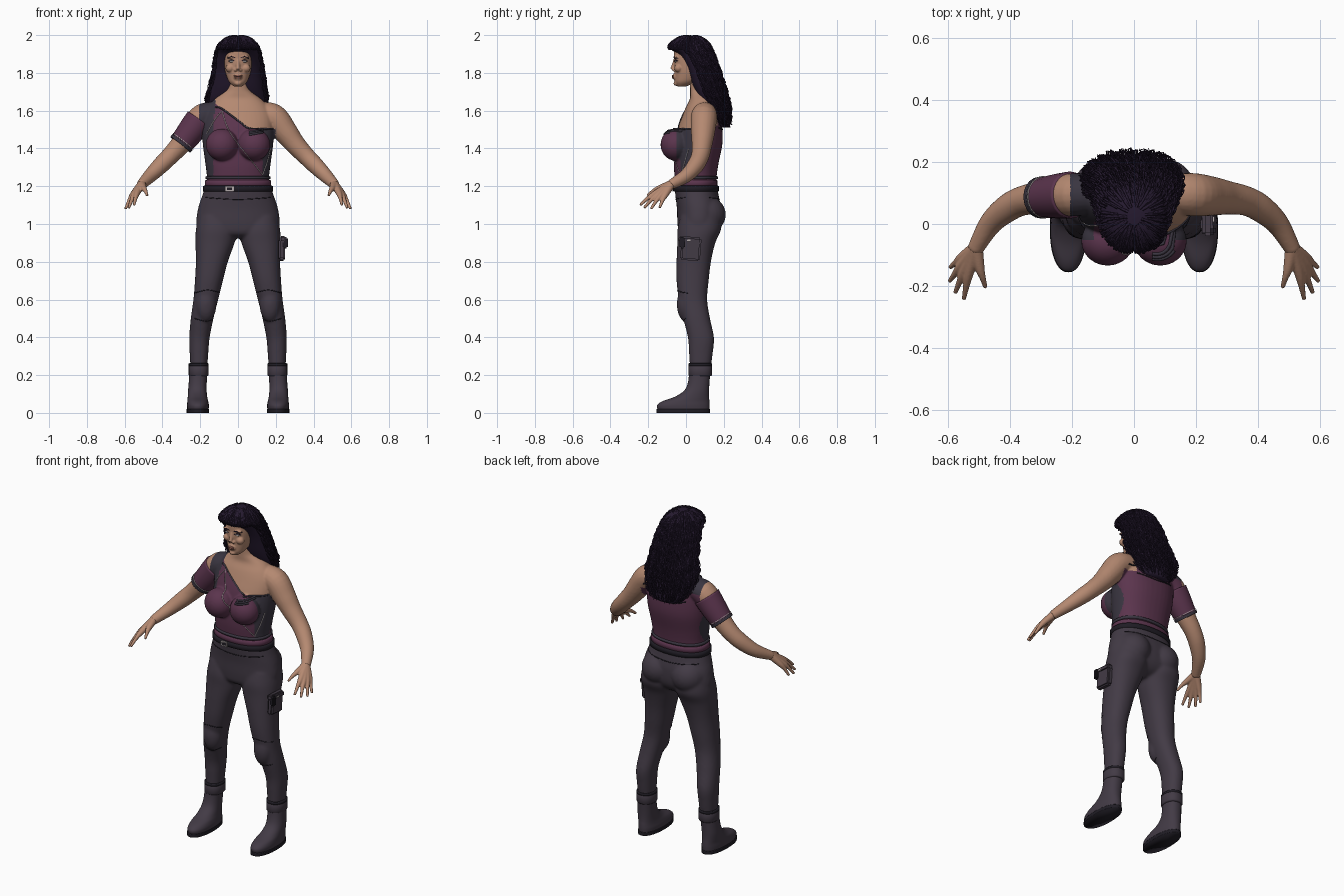
import bpy, bmesh, math, random
from mathutils import Vector, Matrix
from mathutils.bvhtree import BVHTree

random.seed(4)
if "Cube" in bpy.data.objects:
    bpy.data.objects.remove(bpy.data.objects["Cube"])


def material(name, *rgb):
    m = bpy.data.materials.new(name)
    m.use_nodes = True
    m.diffuse_color = (*rgb, 1)
    bsdf = m.node_tree.nodes["Principled BSDF"]
    bsdf.inputs["Base Color"].default_value = (*rgb, 1)
    bsdf.inputs["Roughness"].default_value = 0.7
    return m


SKIN = material("skin", .46, .25, .165)
PLUM = material("plum cloth", .105, .035, .075)
DARK = material("slate panel", .042, .036, .052)
PANTS = material("charcoal cloth", .055, .043, .06)
HAIR = material("violet black hair", .018, .01, .028)
BLACK = material("black trim", .014, .012, .018)
SILVER = material("silver thread", .45, .40, .40)
LIPS = material("lips", .27, .11, .085)
EYES = material("eye grey", .40, .37, .36)


def spline(keys, t):
    """Smooth interpolation of key tuples, t from 0 to len - 1."""
    i = min(int(t), len(keys) - 2)
    u = t - i
    a, b, c, d = (keys[min(max(i + k, 0), len(keys) - 1)] for k in (-1, 0, 1, 2))
    return [q + .5 * u * (r - p + u * (2 * p - 5 * q + 4 * r - s + u * (3 * (q - r) + s - p)))
            for p, q, r, s in zip(a, b, c, d)]


def ring_point(key, angle, grow=0.0):
    """Point on a rounded cross-section given as z, x0, x1, y0, y1."""
    z, x0, x1, y0, y1 = key
    c, s = math.cos(angle), math.sin(angle)
    px, py = (math.copysign(abs(v) ** .9, v) for v in (c, s))
    return Vector(((x0 + x1) / 2 + ((x1 - x0) / 2 + grow) * px,
                   (y0 + y1) / 2 + ((y1 - y0) / 2 + grow) * py, z))


def skin_rings(bm, rings):
    loops = [[bm.verts.new(p) for p in ring] for ring in rings]
    n = len(loops[0])
    for a, b in zip(loops, loops[1:]):
        for i in range(n):
            bm.faces.new((a[i], a[(i + 1) % n], b[(i + 1) % n], b[i]))
    bm.faces.new(loops[0])
    bm.faces.new(loops[-1])


def loft(bm, keys, side=1, steps=5, n=40):
    total = (len(keys) - 1) * steps
    rings = []
    for j in range(total + 1):
        key = spline(keys, j / steps)
        ring = [ring_point(key, math.tau * i / n) for i in range(n)]
        rings.append([Vector((p.x * side, p.y, p.z)) for p in ring])
    skin_rings(bm, rings)


def tube(bm, keys, side=1, steps=5, n=20):
    total = (len(keys) - 1) * steps
    pts = [spline(keys, j / steps) for j in range(total + 1)]
    rings = []
    for j, p in enumerate(pts):
        t = Vector(pts[min(j + 1, total)][:3]) - Vector(pts[max(j - 1, 0)][:3])
        u = t.cross(Vector((1, 0, 1))).normalized()
        v = t.cross(u).normalized()
        ring = [Vector(p[:3]) + p[3] * (u * math.cos(a) + v * math.sin(a))
                for a in (math.tau * i / n for i in range(n))]
        rings.append([Vector((q.x * side, q.y, q.z)) for q in ring])
    skin_rings(bm, rings)


def ball(bm, centre, radii):
    m = Matrix.Translation(centre) @ Matrix.Diagonal((*radii, 1))
    bmesh.ops.create_uvsphere(bm, u_segments=24, v_segments=16, radius=1, matrix=m)


def box(bm, centre, size, turn=None):
    m = Matrix.Translation(centre) @ (turn or Matrix()) @ Matrix.Diagonal((*size, 1))
    geo = bmesh.ops.create_cube(bm, size=1, matrix=m)
    edges = {e for v in geo["verts"] for e in v.link_edges}
    bmesh.ops.bevel(bm, geom=list(edges), offset=min(size) * .25, segments=2, affect="EDGES")


def bake(obj):
    """Replace an object's data with its evaluated mesh."""
    bpy.context.view_layer.update()
    dg = bpy.context.evaluated_depsgraph_get()
    mesh = bpy.data.meshes.new_from_object(obj.evaluated_get(dg))
    name = obj.name
    bpy.data.objects.remove(obj)
    obj = bpy.data.objects.new(name, mesh)
    bpy.context.collection.objects.link(obj)
    return obj


def finish(bm, name, *mats, voxel=0, relax=4, smooth=True):
    bmesh.ops.recalc_face_normals(bm, faces=bm.faces)
    for f in bm.faces:
        f.smooth = smooth
    mesh = bpy.data.meshes.new(name)
    bm.to_mesh(mesh)
    bm.free()
    obj = bpy.data.objects.new(name, mesh)
    bpy.context.collection.objects.link(obj)
    if voxel:
        r = obj.modifiers.new("fuse", "REMESH")
        r.mode, r.voxel_size, r.use_smooth_shade = "VOXEL", voxel, True
        s = obj.modifiers.new("relax", "SMOOTH")
        s.factor, s.iterations = .5, relax
        obj = bake(obj)
    obj.data.materials.clear()
    for m in mats:
        obj.data.materials.append(m)
    return obj


def wires(name, paths, radius, mat, taper=False):
    cu = bpy.data.curves.new(name, "CURVE")
    cu.dimensions, cu.bevel_depth, cu.bevel_resolution = "3D", radius, 0 if taper else 1
    for path in paths:
        sp = cu.splines.new("POLY")
        sp.points.add(len(path) - 1)
        for i, (pt, p) in enumerate(zip(sp.points, path)):
            pt.co = (*p, 1)
            pt.radius = 1 - .7 * i / len(path) if taper else 1
    obj = bpy.data.objects.new(name, cu)
    bpy.context.collection.objects.link(obj)
    cu.materials.append(mat)
    return bake(obj)


def trace(tree, pts, face=-1):
    """Lay an x, z path on a surface, from the front (-1) or the back (1)."""
    path = []
    for j in range((len(pts) - 1) * 8 + 1):
        x, z = spline(pts, j / 8)
        hit = tree.ray_cast(Vector((x, face, z)), Vector((0, -face, 0)))[0]
        if hit:
            path.append(hit)
    return path


def tree_of(obj):
    return BVHTree.FromPolygons([v.co for v in obj.data.vertices],
                                [p.vertices[:] for p in obj.data.polygons])


# Torso, neck and arms fused into one body
ARM = [(.12, .1, 1.585, .062), (.19, .095, 1.565, .07), (.25, .09, 1.49, .064),
       (.3, .085, 1.425, .055), (.36, .075, 1.36, .048), (.41, .05, 1.31, .045),
       (.465, 0, 1.255, .037), (.515, -.085, 1.205, .026)]
TORSO = [(1.14, .18, -.05, .16), (1.2, .172, -.055, .16), (1.25, .165, -.06, .162),
         (1.32, .173, -.065, .172), (1.42, .186, -.06, .192), (1.5, .19, -.045, .192),
         (1.57, .185, -.02, .182), (1.62, .16, 0, .168), (1.66, .125, .02, .152),
         (1.69, .085, .022, .14), (1.72, .06, .022, .13), (1.8, .05, .02, .12)]
bm = bmesh.new()
loft(bm, [(z, -w, w, a, b) for z, w, a, b in TORSO])
for s in (-1, 1):
    ball(bm, (.085 * s, -.055, 1.42), (.086, .08, .085))
    tube(bm, ARM, s)
body = finish(bm, "body", SKIN, PLUM, DARK, voxel=.006, relax=6)


def garment(x, y, z):
    """0 bare skin, 1 plum cloth, 2 slate panel."""
    if x < -.205 or x > .198 or (x > .12 and z > 1.52):
        return 0
    if x < -.12 and z > 1.58:
        return 2
    edge = max(1.505, 1.54 - .75 * (x - .01)) if y < .07 else 1.57 - .1 * x
    if z > edge:
        return 0
    rear = .03 + .08 * math.sin(min(max((z - 1.22) / .3, 0), 1) * math.pi)
    return 2 if abs(x) > .13 and -.05 < y < rear and z > 1.24 else 1


for p in body.data.polygons:
    p.material_index = garment(*p.center)

# Sleeve with cuff
SLEEVE = [(.205, .094, 1.55, .076), (.25, .09, 1.49, .072), (.305, .085, 1.42, .063)]
bm = bmesh.new()
tube(bm, SLEEVE, -1)
finish(bm, "sleeve", PLUM)
for name, t0, t1, extra, mat in (("sleeve_cuff", 1.75, 2, .004, DARK),
                                 ("sleeve_stitch", 1.66, 1.7, .003, SILVER)):
    bm = bmesh.new()
    ends = [spline(SLEEVE, t) for t in (t0, t1)]
    tube(bm, [(*k[:3], k[3] + extra) for k in ends], -1)
    finish(bm, name, mat)

# Hands: each finger runs from the wrist through a knuckle
TIPS = [(.48, -.205, 1.15), (.55, -.243, 1.1), (.578, -.222, 1.085),
        (.596, -.185, 1.08), (.594, -.14, 1.085)]
WRIST = Vector((.51, -.076, 1.212))
for s, label in ((1, "left"), (-1, "right")):
    bm = bmesh.new()
    for tip in map(Vector, TIPS):
        mid = WRIST.lerp(tip, .5) + Vector((.004, 0, .008))
        late = mid.lerp(tip, .5) + Vector((0, 0, .005))
        tube(bm, [(*WRIST, .022), (*mid, .016), (*late, .0105), (*tip, .007)], s)
    finish(bm, label + "_hand", SKIN, voxel=.004, relax=2)

# Head with nose, brow, cheeks and chin
HEAD = [(1.728, .022, -.045, .0), (1.75, .046, -.058, .05), (1.78, .06, -.06, .09),
        (1.82, .07, -.061, .115), (1.88, .075, -.064, .125), (1.93, .07, -.06, .12),
        (1.97, .045, -.03, .09), (1.983, .015, .01, .05)]
bm = bmesh.new()
loft(bm, [(z, -w, w, a, b) for z, w, a, b in HEAD])
tube(bm, [(0, -.058, 1.87, .008), (0, -.066, 1.84, .010), (0, -.073, 1.818, .012)])
ball(bm, (0, -.05, 1.745), (.02, .016, .014))
ball(bm, (0, -.058, 1.78), (.024, .012, .02))
for s in (-1, 1):
    ball(bm, (.013 * s, -.063, 1.815), (.009, .01, .008))
    ball(bm, (.042 * s, -.04, 1.825), (.024, .022, .022))
    ball(bm, (.034 * s, -.052, 1.883), (.026, .013, .008))
head = finish(bm, "head", SKIN, voxel=.004, relax=3)
face = tree_of(head)
bm = bmesh.new()
brows = []
for s in (-1, 1):
    at = trace(face, [(.034 * s, 1.861)] * 2)[0]
    ball(bm, at, (.014, .005, .0055))
    brows.append(trace(face, [(.014 * s, 1.879), (.035 * s, 1.886), (.055 * s, 1.877)]))
    brows.append(trace(face, [(.019 * s, 1.863), (.034 * s, 1.868), (.05 * s, 1.862)]))
finish(bm, "eyes", EYES)
wires("brows_and_lashes", brows, .0025, HAIR)
bm = bmesh.new()
for z, w in ((1.784, .023), (1.775, .02)):
    ball(bm, trace(face, [(0, z)] * 2)[0], (w, .006, .0055))
finish(bm, "lips", LIPS)

# Hair: a solid mass under loose wavy strands
MASS = [(1.997, -.02, .02, 0, .05), (1.988, -.055, .055, -.035, .08), (1.96, -.09, .09, -.075, .115),
        (1.93, -.106, .106, -.087, .13), (1.9, -.112, .112, -.045, .142),
        (1.85, -.118, .12, -.01, .157), (1.8, -.122, .125, .012, .172),
        (1.72, -.14, .135, .04, .195), (1.65, -.155, .142, .075, .215),
        (1.56, -.12, .115, .12, .225), (1.51, -.07, .07, .17, .22)]
bm = bmesh.new()
loft(bm, MASS)
finish(bm, "hair_mass", HAIR)
strands = []
for k in range(420):
    angle = random.uniform(0, math.tau)
    front = math.sin(angle) < -.35
    start = random.uniform(0, 2) if front else random.uniform(0, 6)
    stop = 3.3 if front else random.uniform(8, 10)
    phase, curl = random.uniform(0, 6), random.uniform(.004, .012)
    path = []
    for j in range(19):
        t = start + (stop - start) * j / 18
        loose = curl * min(1, t / 7)
        sway = loose * 4 * math.sin(phase + t * 5)
        path.append(ring_point(spline(MASS, t), angle + sway, .002 + loose * (1 + math.cos(phase + t * 5))))
    strands.append(path)
wires("hair_strands", strands, .0045, HAIR, taper=True)

# Trousers: hips, legs and knee pads fused
HIPS = [(1.19, .176, -.06, .165), (1.14, .193, -.055, .175), (1.08, .212, -.048, .185),
        (1.0, .22, -.045, .18), (.95, .19, -.035, .15), (.925, .07, 0, .1)]
LEG = [(1.04, .02, .21, -.03, .18), (.97, .005, .223, -.045, .185), (.9, .018, .225, -.046, .155),
       (.8, .054, .223, -.05, .132), (.7, .08, .228, -.05, .12), (.6, .105, .236, -.038, .112),
       (.5, .13, .25, -.015, .127), (.4, .15, .258, .01, .148), (.32, .157, .256, .016, .142),
       (.22, .164, .25, .022, .128)]
bm = bmesh.new()
loft(bm, [(z, -w, w, a, b) for z, w, a, b in HIPS])
for s in (-1, 1):
    loft(bm, LEG, s)
    ball(bm, (.1 * s, .105, 1.05), (.1, .106, .1))
    ball(bm, (.17 * s, .005, .575), (.056, .054, .095))
trousers = finish(bm, "trousers", PANTS, voxel=.008, relax=6)
cloth = tree_of(trousers)
seams = [trace(cloth, [(s * .09, .635), (s * .16, .65), (s * .23, .635)]) for s in (-1, 1)]
seams += [trace(cloth, [(s * .12, .5), (s * .17, .485), (s * .23, .5)]) for s in (-1, 1)]
seams += [trace(cloth, [(-.17, 1.14), (0, 1.13), (.17, 1.14)], f) for f in (-1, 1)]
for i, path in enumerate(seams):
    wires("trouser_seam_%d" % i, [path], .0025, BLACK)

# Belt, hem and buckle
for name, z, h, w, a, b, mat in (("belt", 1.187, .016, .186, -.069, .174, BLACK),
                                 ("waistband", 1.215, .018, .176, -.063, .168, PLUM),
                                 ("top_hem", 1.245, .008, .172, -.067, .169, DARK)):
    bm = bmesh.new()
    loft(bm, [(z + d * h, -w + g, w - g, a + g, b - g)
              for d, g in ((-1, .006), (-.8, 0), (.8, 0), (1, .006))], steps=1)
    finish(bm, name, mat)
for name, size, y, mat in (("buckle", (.045, .008, .03), -.07, SILVER),
                           ("buckle_centre", (.032, .008, .018), -.072, BLACK)):
    bm = bmesh.new()
    box(bm, (-.045, y, 1.187), size)
    finish(bm, name, mat, smooth=False)

# Seams and piping on the top
chest = tree_of(body)
neckline = trace(chest, [(-.12, 1.62), (-.085, 1.61), (.01, 1.54), (.055, 1.508), (.12, 1.503), (.185, 1.505)])
wires("neckline_piping", [neckline], .005, DARK)
wires("back_piping", [trace(chest, [(-.16, 1.585), (0, 1.57), (.175, 1.552)], 1),
                      trace(chest, [(-.12, 1.52), (0, 1.5), (.12, 1.51)], 1)], .004, BLACK)
wires("chest_zips", [trace(chest, path) for path in (
    [(-.085, 1.6), (-.125, 1.55), (-.165, 1.48)],
    [(-.085, 1.6), (-.06, 1.52), (-.02, 1.45), (.06, 1.35), (.13, 1.26)],
    [(.13, 1.26), (.155, 1.33), (.172, 1.4)])], .0026, SILVER)
wires("chest_pocket_flap", [trace(chest, [(.06, z), (.13, z + .012)]) for z in (1.472, 1.48, 1.488)], .006, DARK)

# Thigh pocket
bm = bmesh.new()
tilt = Matrix.Rotation(-.08, 4, "X")
box(bm, (.232, .025, .862), (.034, .105, .11), tilt)
box(bm, (.238, .022, .915), (.036, .122, .035), tilt)
finish(bm, "thigh_pocket", PANTS, smooth=False)
bm = bmesh.new()
box(bm, (.257, .015, .912), (.006, .018, .01))
finish(bm, "pocket_clasp", SILVER, smooth=False)
bm = bmesh.new()
box(bm, (.25, -.02, .9), (.03, .03, .06))
finish(bm, "pocket_strap", BLACK, smooth=False)

# Boots, soles and ankle cuffs
BOOT = [(.015, .156, .268, -.15, .124), (.04, .154, .27, -.153, .125), (.062, .158, .268, -.125, .124),
        (.085, .163, .266, -.06, .122), (.12, .166, .264, -.008, .122), (.17, .165, .26, .012, .125),
        (.25, .16, .255, .018, .132)]
for s, label in ((1, "left"), (-1, "right")):
    bm = bmesh.new()
    loft(bm, BOOT, s)
    finish(bm, label + "_boot", PANTS)
    bm = bmesh.new()
    loft(bm, [(z, .153, .272, -.156, .128) for z in (0, .02)], s)
    finish(bm, label + "_sole", BLACK)
    for name, z, h, mat in (("cuff", .225, .03, PANTS), ("cuff_strap", .255, .008, BLACK)):
        bm = bmesh.new()
        loft(bm, [(z + d * h, .155 + g, .261 - g, .013 + g, .138 - g)
                  for d, g in ((-1, .004), (-.8, 0), (.8, 0), (1, .004))], s, steps=1)
        finish(bm, label + "_boot_" + name, mat)
